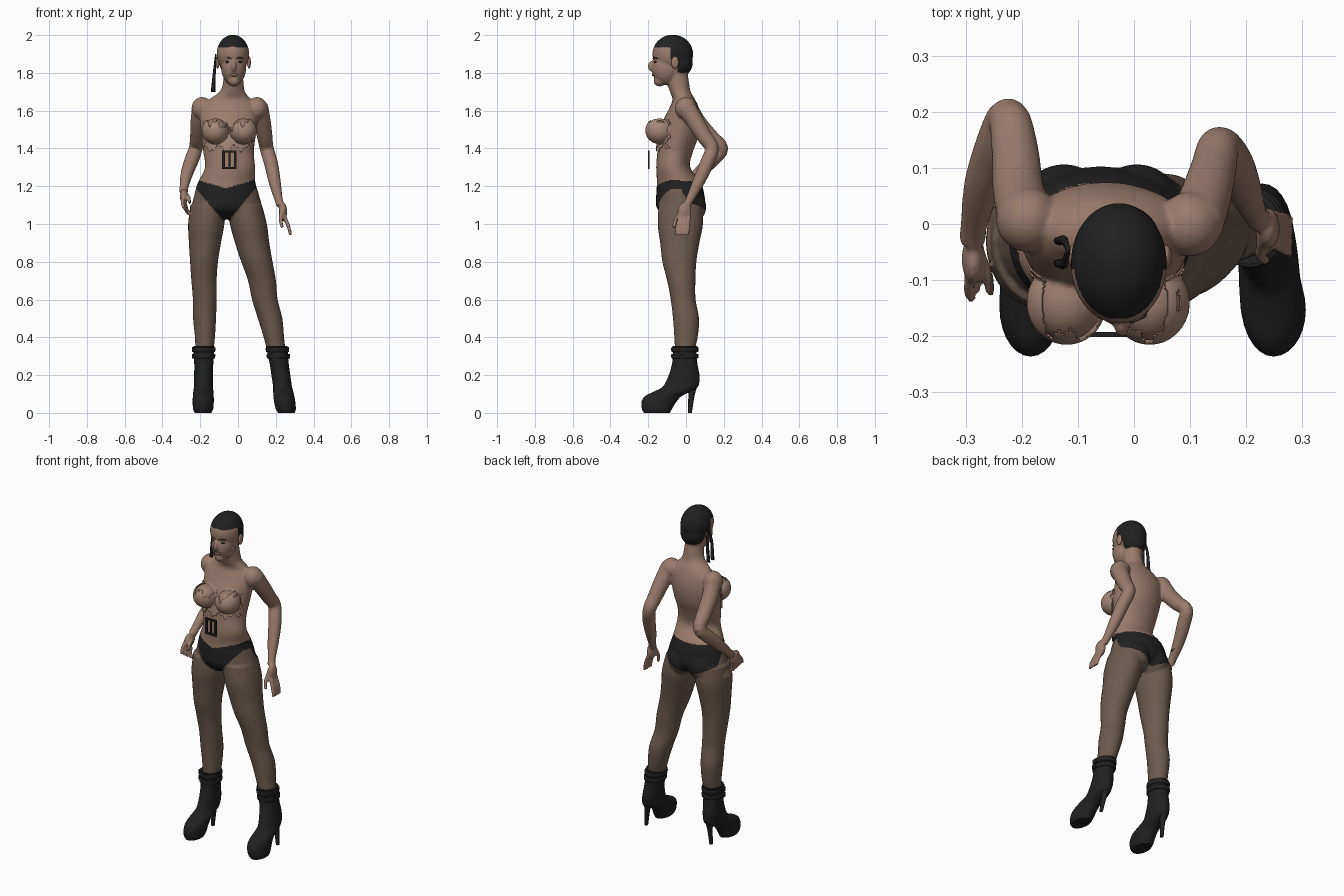
import bpy, bmesh, math
from mathutils import Vector, Matrix

if "Cube" in bpy.data.objects:
    bpy.data.objects.remove(bpy.data.objects["Cube"])


def mat(name, *c):
    m = bpy.data.materials.new(name)
    m.diffuse_color = (*c, 1)
    m.use_nodes = True
    m.node_tree.nodes["Principled BSDF"].inputs["Base Color"].default_value = m.diffuse_color
    return m


SKIN = mat("skin", .33, .2, .15)
STOCKING = mat("stocking brown", .15, .105, .078)
BLACK = mat("black", .015, .015, .015)
CLOTH = mat("torn cloth", .38, .24, .18)
LIP = mat("lips", .24, .12, .1)
EYE = mat("eyes", .06, .04, .035)


def make(name, bm, *mats):
    bmesh.ops.recalc_face_normals(bm, faces=bm.faces)
    me = bpy.data.meshes.new(name)
    bm.to_mesh(me)
    bm.free()
    for m in mats:
        me.materials.append(m)
    for p in me.polygons:
        p.use_smooth = True
    ob = bpy.data.objects.new(name, me)
    bpy.context.collection.objects.link(ob)
    return ob


def finish(ob):
    bpy.ops.object.select_all(action='DESELECT')
    ob.select_set(True)
    bpy.context.view_layer.objects.active = ob
    for m in list(ob.modifiers):
        bpy.ops.object.modifier_apply(modifier=m.name)
    bpy.ops.object.shade_smooth_by_angle(angle=math.radians(50))


def refine(rings, n=4):
    """Catmull-Rom interpolation of (x, y, z, rx, ry) rings."""
    out = []
    for i in range(len(rings) - 1):
        p = [rings[max(0, min(len(rings) - 1, i + k))] for k in (-1, 0, 1, 2)]
        for s in range(n):
            t = s / n
            out.append([b + .5 * t * (c - a + t * (2*a - 5*b + 4*c - d + t * (3*(b - c) + d - a)))
                        for a, b, c, d in zip(*p)])
    return out + [list(rings[-1])]


def loft(bm, rings, follow=False, sides=28):
    """Skin ellipse rings; follow turns each ring to face along the path."""
    rings = refine(rings)
    loops = []
    for i, (x, y, z, rx, ry) in enumerate(rings):
        u, v = Vector((1, 0, 0)), Vector((0, 1, 0))
        if follow:
            t = Vector(rings[min(i + 1, len(rings) - 1)][:3]) - Vector(rings[max(i - 1, 0)][:3])
            v = t.cross(u).normalized()
            u = v.cross(t).normalized()
        loops.append([bm.verts.new(Vector((x, y, z)) + u * rx * math.cos(a) + v * ry * math.sin(a))
                      for a in (2 * math.pi * k / sides for k in range(sides))])
    for a, b in zip(loops, loops[1:]):
        for k in range(sides):
            j = (k + 1) % sides
            bm.faces.new((a[k], a[j], b[j], b[k]))
    bm.faces.new(loops[0])
    bm.faces.new(loops[-1])


def tube(bm, pts, sides=20):
    loft(bm, [(*p, p[3]) for p in pts], True, sides)


def ball(bm, c, r):
    bmesh.ops.create_uvsphere(bm, u_segments=28, v_segments=18, radius=1,
                              matrix=Matrix.Translation(c) @ Matrix.Diagonal((*r, 1)))


# --- Body: torso, head, legs, arms fused into one smooth skin
bm = bmesh.new()
loft(bm, [(-.07, -.03, 1.025, .05, .06), (-.06, -.028, 1.08, .175, .125), (-.06, -.03, 1.15, .172, .128),
          (-.06, -.038, 1.22, .152, .116), (-.042, -.068, 1.3, .133, .09), (-.05, -.058, 1.38, .134, .094),
          (-.05, -.04, 1.46, .143, .105), (-.05, -.025, 1.54, .152, .1), (-.048, -.012, 1.61, .15, .078),
          (-.042, -.012, 1.66, .11, .06), (-.03, -.03, 1.7, .067, .055), (-.025, -.042, 1.75, .054, .058),
          (-.025, -.05, 1.82, .05, .055)])
for x in (-.12, .028):                                   # bust
    ball(bm, (x, -.14, 1.495), (.064, .068, .064))
for x in (-.125, .005):                                  # buttocks
    ball(bm, (x, .015, 1.09), (.085, .092, .09))
ball(bm, (-.027, -.07, 1.9), (.086, .108, .102))         # skull
ball(bm, (-.026, -.03, 1.855), (.073, .066, .075))       # nape
ball(bm, (-.023, -.105, 1.825), (.066, .076, .09))       # face
ball(bm, (-.022, -.14, 1.758), (.032, .032, .03))        # chin
ball(bm, (-.022, -.178, 1.835), (.013, .024, .03))       # nose
leg_l = [(-.16, .092), (-.168, .096), (-.175, .085), (-.18, .074), (-.18, .067), (-.176, .063),
         (-.177, .061), (-.175, .053), (-.178, .048)]
leg_r = [(.035, .092), (.055, .098), (.075, .091), (.1, .083), (.127, .074), (.142, .068),
         (.17, .065), (.19, .054), (.205, .048)]
leg_side = [(1.1, -.03, .115), (1, -.03, .12), (.9, -.033, .104), (.8, -.035, .09), (.7, -.025, .075),
            (.6, -.015, .066), (.5, 0, .069), (.4, 0, .062), (.32, -.008, .05)]
for leg in (leg_l, leg_r):
    loft(bm, [(x, y, z, rx, ry) for (x, rx), (z, y, ry) in zip(leg, leg_side)])
# arms
ball(bm, (-.19, .008, 1.612), (.056, .058, .06))
ball(bm, (.1, .0, 1.612), (.056, .058, .06))
tube(bm, [(-.193, .01, 1.62, .05), (-.206, .06, 1.54, .046), (-.212, .13, 1.46, .042), (-.224, .188, 1.4, .037),
          (-.245, .14, 1.34, .038), (-.27, .07, 1.27, .033), (-.285, 0, 1.2, .024), (-.288, -.03, 1.17, .024)])
tube(bm, [(.11, 0, 1.62, .05), (.128, .05, 1.54, .046), (.142, .1, 1.46, .041), (.152, .137, 1.4, .037),
          (.175, .11, 1.32, .037), (.195, .065, 1.22, .032), (.215, .02, 1.13, .022), (.225, .005, 1.1, .023)])
# hands and fingers
ball(bm, (-.286, -.062, 1.145), (.021, .045, .04))
ball(bm, (.238, -.008, 1.065), (.022, .037, .05))
for k in range(4):
    tube(bm, [(-.29 + .004 * k, -.085 + .009 * k, 1.15 - .016 * k, .011),
              (-.295 + .008 * k, -.118 + .014 * k, 1.115 - .014 * k, .010),
              (-.288 + .009 * k, -.135 + .017 * k, 1.085 - .013 * k, .008)], 10)
    tube(bm, [(.245, -.032 + .016 * k, 1.04, .011), (.268, -.046 + .019 * k, .985, .010),
              (.278, -.053 + .02 * k, .94, .008)], 10)
tube(bm, [(-.278, -.05, 1.16, .012), (-.262, -.09, 1.14, .011), (-.255, -.125, 1.11, .009)], 10)
tube(bm, [(.23, -.03, 1.07, .012), (.226, -.055, 1.02, .011), (.235, -.065, .98, .009)], 10)
body = make("body", bm, SKIN, STOCKING, BLACK)
rm = body.modifiers.new("fuse", 'REMESH')
rm.mode = 'VOXEL'
rm.voxel_size = .006
sm = body.modifiers.new("soften", 'SMOOTH')
sm.factor, sm.iterations = .5, 4
finish(body)


# --- Colour zones: hair cap, briefs, stockings
def zone(c):
    x, y, z = c
    d = abs(x + .065)
    if z > 1.78:
        line = 1.937 if y < -.08 else 1.87 if y < -.045 else 1.8
        return 2 if z > line else 0
    if (x < -.256 and z > 1.03) or (x > .195 and z > .88) or d > .2 and z > 1.1:
        return 0
    top = 1.19 + .28 * d if y < -.03 else 1.225
    low = min(1.185, 1.0 + 1.2 * d) if y < -.02 else max(1.03 + .45 * d, 1.17 - 1.6 * (y + .02))
    if z > top:
        return 0
    return 2 if z > low else 1


me = body.data
me.materials.clear()
for m in (SKIN, STOCKING, BLACK):
    me.materials.append(m)
for p in me.polygons:
    p.material_index = zone(p.center)


# --- Torn top: jagged sheet lifted off the chest
def saw(t):
    return abs(t % 1 - .5) * 2


def cloth(c):
    x, y, z = c
    top = 1.5 + .3 * min(abs(x + .048), .17) + .035 * saw(x * 17) - .02 * saw(x * 41)
    low = 1.375 + .035 * saw(x * 13 + .3) + .015 * saw(x * 37)
    return y < -.075 - .03 * saw(z * 14) and -.21 < x < .115 and low < z < top


bm = bmesh.new()
bm.from_mesh(me)
bmesh.ops.delete(bm, geom=[f for f in bm.faces if not cloth(f.calc_center_median())], context='FACES')
bm.normal_update()
for v, n in [(v, v.normal.copy()) for v in bm.verts]:
    v.co += n * .008
for f in bm.faces:
    f.material_index = 0
top = make("torn_top", bm, CLOTH)
top.modifiers.new("thickness", 'SOLIDIFY').thickness = .003
finish(top)

# --- Face details
for s in (-1, 1):
    bm = bmesh.new()
    ball(bm, (-.022 + s * .031, -.1615, 1.858), (.014, .009, .006))
    make("eye", bm, EYE)
    bm = bmesh.new()
    tube(bm, [(-.022 + s * .014, -.174, 1.876, .003), (-.022 + s * .033, -.167, 1.881, .0035),
              (-.022 + s * .05, -.148, 1.875, .002)], 8)
    make("eyebrow", bm, EYE)
    bm = bmesh.new()
    ball(bm, (-.025 + s * .083, -.058, 1.855), (.01, .02, .032))
    make("ear", bm, SKIN)
bm = bmesh.new()
ball(bm, (-.022, -.171, 1.79), (.021, .01, .009))
make("lips", bm, LIP)

# --- Loose hair strands at the side of the head
bm = bmesh.new()
for y in (-.03, -.07):
    loft(bm, [(-.117, -.045, 1.9, .004, .006), (-.124, y, 1.82, .007, .009), (-.132, y, 1.7, .012, .008)], sides=8)
make("hair_strands", bm, BLACK)

# --- Buckle plate in front of the waist
bm = bmesh.new()
for x, z, w, h in ((-.077, 1.34, .014, .1), (-.015, 1.34, .014, .1), (-.046, 1.384, .07, .012),
                   (-.046, 1.296, .07, .012), (-.046, 1.34, .01, .076)):
    bmesh.ops.create_cube(bm, size=1, matrix=Matrix.Translation((x, -.197, z)) @ Matrix.Diagonal((w, .009, h, 1)))
buckle = make("buckle", bm, BLACK)
finish(buckle)


# --- Heeled ankle boots with straps
def boot(name, x_top, x_low):
    def cx(z):
        return x_low + (x_top - x_low) * z / .35
    bm = bmesh.new()
    prof = [(0, -.222, -.085, .043), (.02, -.233, -.075, .053), (.06, -.235, -.05, .056), (.09, -.215, -.022, .055),
            (.115, -.165, .03, .053), (.14, -.122, .064, .05), (.19, -.095, .072, .05), (.25, -.076, .062, .05),
            (.3, -.07, .056, .053), (.355, -.072, .06, .057)]
    loft(bm, [(cx(z), (a + b) / 2, z, r, (b - a) / 2) for z, a, b, r in prof])
    loft(bm, [(cx(.17), .04, .17, .03, .03), (cx(.1), .03, .1, .015, .018), (cx(0), .02, 0, .01, .011)], sides=14)
    for z in (.3, .335):                                 # straps
        loft(bm, [(cx(z), -.006, z + dz, .052 + g, .064 + g)
                  for dz, g in ((-.013, 0), (-.01, .007), (.01, .008), (.013, 0))])
    for z in (.3, .335):                                 # strap buckles
        bmesh.ops.create_cube(bm, size=1, matrix=Matrix.Translation((cx(z) + math.copysign(.058, x_top), -.02, z))
                              @ Matrix.Diagonal((.012, .03, .026, 1)))
    finish(make(name, bm, BLACK))


boot("boot_left", -.18, -.185)
boot("boot_right", .205, .256)
